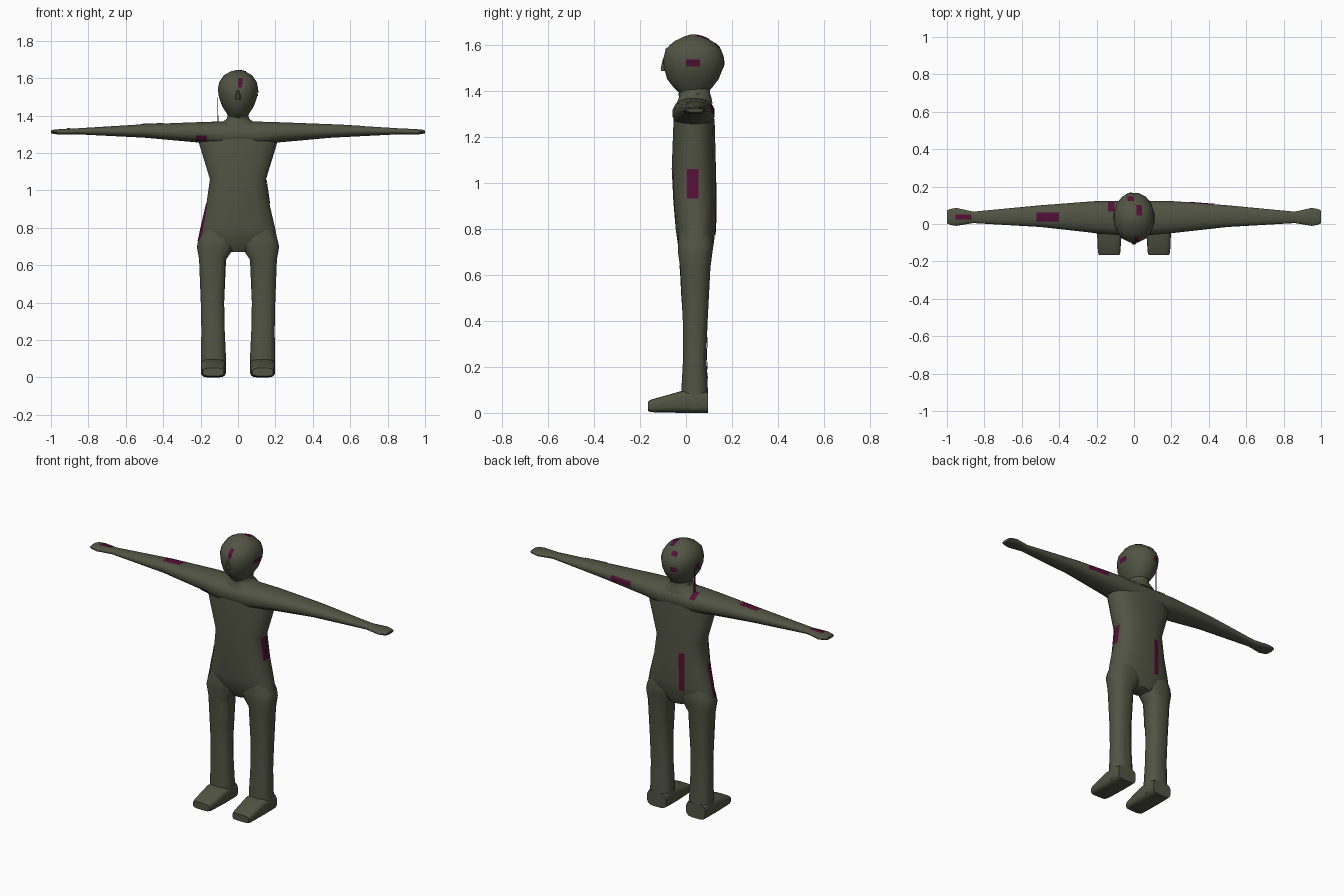
import bpy, bmesh, math
from mathutils import Vector
from mathutils.bvhtree import BVHTree

if "Cube" in bpy.data.objects:
    bpy.data.objects.remove(bpy.data.objects["Cube"])


def material(name, rgb):
    m = bpy.data.materials.new(name)
    m.diffuse_color = (*rgb, 1)
    m.use_nodes = True
    m.node_tree.nodes["Principled BSDF"].inputs["Base Color"].default_value = m.diffuse_color
    return m


GREEN = material("olive_green", (0.082, 0.088, 0.056))
PURPLE = material("dark_magenta", (0.085, 0.005, 0.038))
parts = []


def finish(bm, name, mat, angle=45):
    bmesh.ops.recalc_face_normals(bm, faces=bm.faces)
    mesh = bpy.data.meshes.new(name)
    bm.to_mesh(mesh)
    bm.free()
    mesh.materials.append(mat)
    ob = bpy.data.objects.new(name, mesh)
    bpy.context.collection.objects.link(ob)
    bpy.ops.object.select_all(action='DESELECT')
    ob.select_set(True)
    bpy.context.view_layer.objects.active = ob
    bpy.ops.object.shade_smooth_by_angle(angle=math.radians(angle))
    return ob


def loft(name, axis, rings, sides=16, power=2.5, flip=1):
    """Skin rounded sections (t, a0, a1, b0, b1) along an axis."""
    bm = bmesh.new()
    loops = []
    for t, a0, a1, b0, b1 in rings:
        loop = []
        for i in range(sides):
            u = 2 * math.pi * (i + 0.5) / sides
            c, s = math.cos(u), math.sin(u)
            # widen so that the outermost vertices touch the given extents
            k = math.cos(math.pi / sides) ** (2 / power)
            a = (a0 + a1) / 2 + (a1 - a0) / 2 * math.copysign(abs(c) ** (2 / power), c) / k
            b = (b0 + b1) / 2 + (b1 - b0) / 2 * math.copysign(abs(s) ** (2 / power), s) / k
            p = {'x': (t, a, b), 'y': (a, t, b), 'z': (a, b, t)}[axis]
            loop.append(bm.verts.new((p[0] * flip, p[1], p[2])))
        loops.append(loop)
    for lo, hi in zip(loops, loops[1:]):
        for i in range(sides):
            j = (i + 1) % sides
            bm.faces.new((lo[i], lo[j], hi[j], hi[i]))
    bm.faces.new(loops[0])
    bm.faces.new(loops[-1])
    ob = finish(bm, name, GREEN)
    parts.append(ob)
    return ob


# Torso with narrow waist and flared hips
loft("torso", 'z', [
    (0.67, -0.05, 0.05, 0.0, 0.10),
    (0.73, -0.212, 0.212, -0.035, 0.12),
    (0.80, -0.198, 0.198, -0.045, 0.128),
    (0.92, -0.17, 0.17, -0.055, 0.13),
    (1.06, -0.15, 0.15, -0.062, 0.13),
    (1.25, -0.208, 0.208, -0.055, 0.125),
    (1.33, -0.20, 0.20, -0.05, 0.118)])

# Shoulders and both outstretched arms in one span
arm = [(0.10, -0.058, 0.124, 1.235, 1.368),
       (0.21, -0.048, 0.122, 1.256, 1.365),
       (0.50, -0.016, 0.100, 1.282, 1.354),
       (0.86, 0.005, 0.066, 1.300, 1.332),
       (0.95, -0.010, 0.086, 1.298, 1.328),
       (0.985, -0.004, 0.080, 1.302, 1.325),
       (1.0, 0.004, 0.072, 1.306, 1.321)]
loft("arms", 'x', [(-r[0],) + r[1:] for r in reversed(arm)] + arm, power=2.3)

# Neck and head
loft("neck", 'z', [
    (1.345, -0.12, 0.12, -0.04, 0.115),
    (1.372, -0.075, 0.075, -0.03, 0.11),
    (1.385, -0.058, 0.058, -0.03, 0.105),
    (1.43, -0.055, 0.055, -0.03, 0.105)], power=2.2)
loft("head", 'z', [
    (1.385, -0.045, 0.045, -0.025, 0.085),
    (1.415, -0.062, 0.062, -0.055, 0.115),
    (1.45, -0.085, 0.085, -0.082, 0.142),
    (1.50, -0.102, 0.102, -0.096, 0.162),
    (1.54, -0.108, 0.108, -0.098, 0.166),
    (1.58, -0.100, 0.100, -0.088, 0.152),
    (1.615, -0.076, 0.076, -0.050, 0.115),
    (1.635, -0.042, 0.042, -0.008, 0.072),
    (1.643, -0.012, 0.012, 0.018, 0.042)], power=2.1)
loft("nose", 'z', [
    (1.485, -0.014, 0.014, -0.108, -0.07),
    (1.497, -0.016, 0.016, -0.110, -0.07),
    (1.54, -0.006, 0.006, -0.100, -0.07)], sides=8, power=2)

# Legs and feet, mirrored
for side, f in (("left", 1), ("right", -1)):
    loft(side + "_leg", 'z', [
        (0.02, 0.065, 0.198, -0.02, 0.095),
        (0.10, 0.064, 0.198, -0.02, 0.095),
        (0.25, 0.071, 0.196, -0.012, 0.088),
        (0.40, 0.074, 0.199, -0.014, 0.094),
        (0.63, 0.064, 0.208, -0.025, 0.106),
        (0.70, 0.016, 0.220, -0.035, 0.115),
        (0.735, 0.0, 0.212, -0.035, 0.12),
        (0.79, 0.01, 0.19, -0.03, 0.11)], flip=f)
    loft(side + "_foot", 'y', [
        (-0.165, 0.078, 0.188, 0.008, 0.050),
        (-0.150, 0.073, 0.193, 0.003, 0.058),
        (-0.02, 0.064, 0.199, 0.0, 0.095),
        (0.06, 0.064, 0.199, 0.0, 0.10),
        (0.095, 0.068, 0.195, 0.0, 0.09)], power=4, flip=f)

# Combined surface on which the patches are laid
verts, polys = [], []
for ob in parts:
    base = len(verts)
    verts += [v.co.copy() for v in ob.data.vertices]
    polys += [[base + i for i in p.vertices] for p in ob.data.polygons]
surface = BVHTree.FromPolygons(verts, polys)

VIEWS = {'front': (0, 2, 1, -1), 'back': (0, 2, 1, 1), 'top': (0, 1, 2, 1),
         'left': (1, 2, 0, 1), 'right': (1, 2, 0, -1)}


def patch(name, view, u0, u1, v0, v1, mat, skew=0, n=8):
    """Thin patch that follows the surface seen from one side."""
    ua, va, da, sign = VIEWS[view]
    bm = bmesh.new()
    grid = {}
    for i in range(n + 1):
        for j in range(n + 1):
            o = Vector((0, 0, 0))
            o[ua] = u0 + (u1 - u0) * i / n
            o[va] = v0 + (v1 - v0) * j / n + skew * i / n
            o[da] = 3 * sign
            d = Vector((0, 0, 0))
            d[da] = -sign
            hit, normal, _, _ = surface.ray_cast(o, d)
            if hit:
                if normal.dot(d) > 0:
                    normal = -normal
                grid[i, j] = bm.verts.new(hit + normal * 0.003)
    for i in range(n):
        for j in range(n):
            q = [(i, j), (i + 1, j), (i + 1, j + 1), (i, j + 1)]
            if all(k in grid for k in q):
                bm.faces.new([grid[k] for k in q])
    ob = finish(bm, name, mat)
    # face the patch outwards
    if sum(p.normal[da] * p.area for p in ob.data.polygons) * sign < 0:
        ob.data.flip_normals()


patch("chest_patch", 'front', -0.225, -0.165, 1.266, 1.294, PURPLE)
patch("forehead_patch", 'front', 0.0, 0.022, 1.55, 1.60, PURPLE)
patch("belly_panel", 'front', 0.08, 0.122, 0.825, 1.02, GREEN, 0.035)
patch("thigh_panel", 'front', -0.113, -0.074, 0.48, 0.64, GREEN)
patch("throat_panel", 'front', 0.0, 0.04, 1.377, 1.392, GREEN)
patch("left_ear_patch", 'left', 0.0, 0.06, 1.505, 1.535, PURPLE)
patch("left_waist_patch", 'left', 0.005, 0.055, 0.93, 1.06, PURPLE)
patch("right_ear_patch", 'right', 0.02, 0.06, 1.49, 1.53, PURPLE)
patch("right_hip_patch", 'right', 0.0, 0.04, 0.73, 0.93, PURPLE)
patch("hand_patch", 'top', -0.955, -0.87, 0.025, 0.05, PURPLE)
patch("forearm_patch", 'top', -0.52, -0.40, 0.015, 0.06, PURPLE)
patch("shoulder_patch", 'top', -0.14, -0.105, 0.065, 0.115, PURPLE)
patch("crown_patch", 'top', 0.012, 0.042, 0.045, 0.10, PURPLE)
patch("rear_crown_patch", 'top', -0.035, 0.0, 0.122, 0.145, PURPLE)
patch("sleeve_panel", 'top', 0.52, 0.67, 0.002, 0.02, GREEN)
patch("back_arm_patch", 'back', 0.29, 0.43, 1.305, 1.335, PURPLE)
patch("back_stripe", 'back', -0.078, -0.044, 0.77, 1.0, PURPLE)
patch("rear_head_patch", 'back', -0.045, -0.01, 1.50, 1.53, PURPLE)
patch("calf_panel", 'back', 0.11, 0.15, 0.13, 0.33, GREEN)
